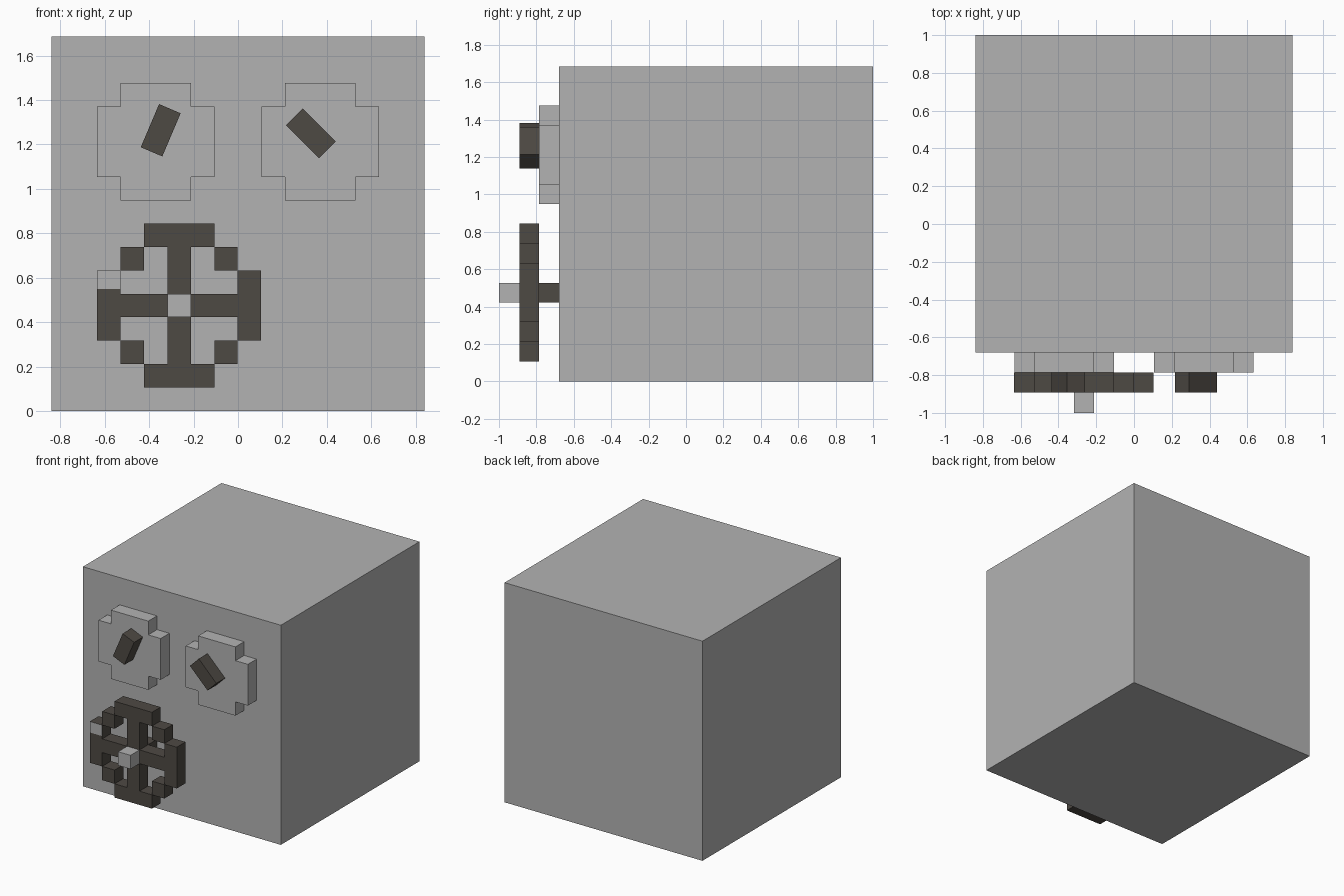
import bpy
import bmesh
from math import radians
from mathutils import Matrix, Vector

default = bpy.data.objects.get("Cube")
if default:
    bpy.data.objects.remove(default, do_unlink=True)

U = 0.1055                       # one block unit
WALL = -0.68                     # front wall of the body
LAYERS = [WALL - i * U for i in range(3)] + [-1.0]


def material(name, rgb):
    mat = bpy.data.materials.new(name)
    mat.use_nodes = True
    mat.diffuse_color = (*rgb, 1)
    mat.node_tree.nodes["Principled BSDF"].inputs["Base Color"].default_value = (*rgb, 1)
    return mat


GREY = material("light grey", (0.45, 0.45, 0.45))
DARK = material("dark brown grey", (0.076, 0.067, 0.057))


def make_object(name, bm, *mats):
    bmesh.ops.recalc_face_normals(bm, faces=bm.faces)
    mesh = bpy.data.meshes.new(name)
    bm.to_mesh(mesh)
    bm.free()
    for mat in mats:
        mesh.materials.append(mat)
    obj = bpy.data.objects.new(name, mesh)
    bpy.context.collection.objects.link(obj)
    return obj


def add_box(bm, x0, x1, y0, y1, z0, z1):
    centre = Vector((x0 + x1, y0 + y1, z0 + z1)) / 2
    size = Matrix.Diagonal((x1 - x0, y1 - y0, z1 - z0, 1))
    bmesh.ops.create_cube(bm, size=1, matrix=Matrix.Translation(centre) @ size)


def box(name, mat, *bounds):
    bm = bmesh.new()
    add_box(bm, *bounds)
    return make_object(name, bm, mat)


# Body
box("body", GREY, -0.84, 0.84, WALL, 1.0, 0, 1.685)


# Dials: cross-shaped plates extruded from the wall
def dial(name, cx, cz):
    bm = bmesh.new()
    a, b = 1.5 * U, 2.5 * U
    outline = [(a, b), (a, a), (b, a), (b, -a), (a, -a), (a, -b),
               (-a, -b), (-a, -a), (-b, -a), (-b, a), (-a, a), (-a, b)]
    face = bm.faces.new([bm.verts.new((cx + x, WALL, cz + z)) for x, z in outline])
    grown = bmesh.ops.extrude_face_region(bm, geom=[face])["geom"]
    verts = [v for v in grown if isinstance(v, bmesh.types.BMVert)]
    bmesh.ops.translate(bm, verts=verts, vec=(0, LAYERS[1] - WALL, 0))
    make_object(name, bm, GREY)


def needle(name, cx, cz, angle):
    obj = box(name, DARK, -U / 2, U / 2, -U / 2, U / 2, -U, U)
    obj.location = (cx, (LAYERS[1] + LAYERS[2]) / 2, cz)
    obj.rotation_euler.y = radians(angle)


dial("right_dial", -0.37, 1.212)
dial("left_dial", 0.37, 1.212)
needle("right_needle", -0.348, 1.264, 23)
needle("left_needle", 0.328, 1.25, -45)

# Steering wheel: rim blocks and spokes on a seven by seven grid
WX, WZ = -0.265, 0.475


def wheel_box(bm, x0, x1, z0, z1, y0=LAYERS[2], y1=LAYERS[1]):
    add_box(bm, WX + x0 * U, WX + x1 * U, y0, y1, WZ + z0 * U, WZ + z1 * U)


MARK = 0.7                       # height where the pale rim mark starts
rim = bmesh.new()
wheel_box(rim, -1.5, 1.5, 2.5, 3.5)
wheel_box(rim, -1.5, 1.5, -3.5, -2.5)
wheel_box(rim, 2.5, 3.5, -1.5, 1.5)
wheel_box(rim, -3.5, -2.5, -1.5, 1.5)
for sx in (-2, 2):
    for sz in (-2, 2):
        wheel_box(rim, sx - 0.5, sx + 0.5, sz - 0.5, sz + 0.5)

# Cut the right rim block so that its upper front face can be pale
block = [f for f in rim.faces if all(v.co.x < WX - 2.4 * U for v in f.verts)]
geom = set(block)
for f in block:
    geom.update(f.edges)
    geom.update(f.verts)
bmesh.ops.bisect_plane(rim, geom=list(geom), plane_co=(0, 0, WZ + MARK * U),
                       plane_no=(0, 0, 1))
rim.normal_update()
for f in rim.faces:
    c = f.calc_center_median()
    if c.x < WX - 2.5 * U and c.z > WZ + MARK * U and f.normal.y < -0.9:
        f.material_index = 1
make_object("wheel_rim", rim, DARK, GREY)

spokes = bmesh.new()
for s in (-1, 1):
    lo, hi = sorted((0.5 * s, 2.5 * s))
    wheel_box(spokes, lo, hi, -0.5, 0.5)
    wheel_box(spokes, -0.5, 0.5, lo, hi)
make_object("wheel_spokes", spokes, DARK)

# Steering column and hub
column = bmesh.new()
wheel_box(column, -0.5, 0.5, -0.5, 0.5, LAYERS[2], WALL)
make_object("steering_column", column, DARK)
hub = bmesh.new()
wheel_box(hub, -0.5, 0.5, -0.5, 0.5, LAYERS[3], LAYERS[2])
make_object("wheel_hub", hub, GREY)
